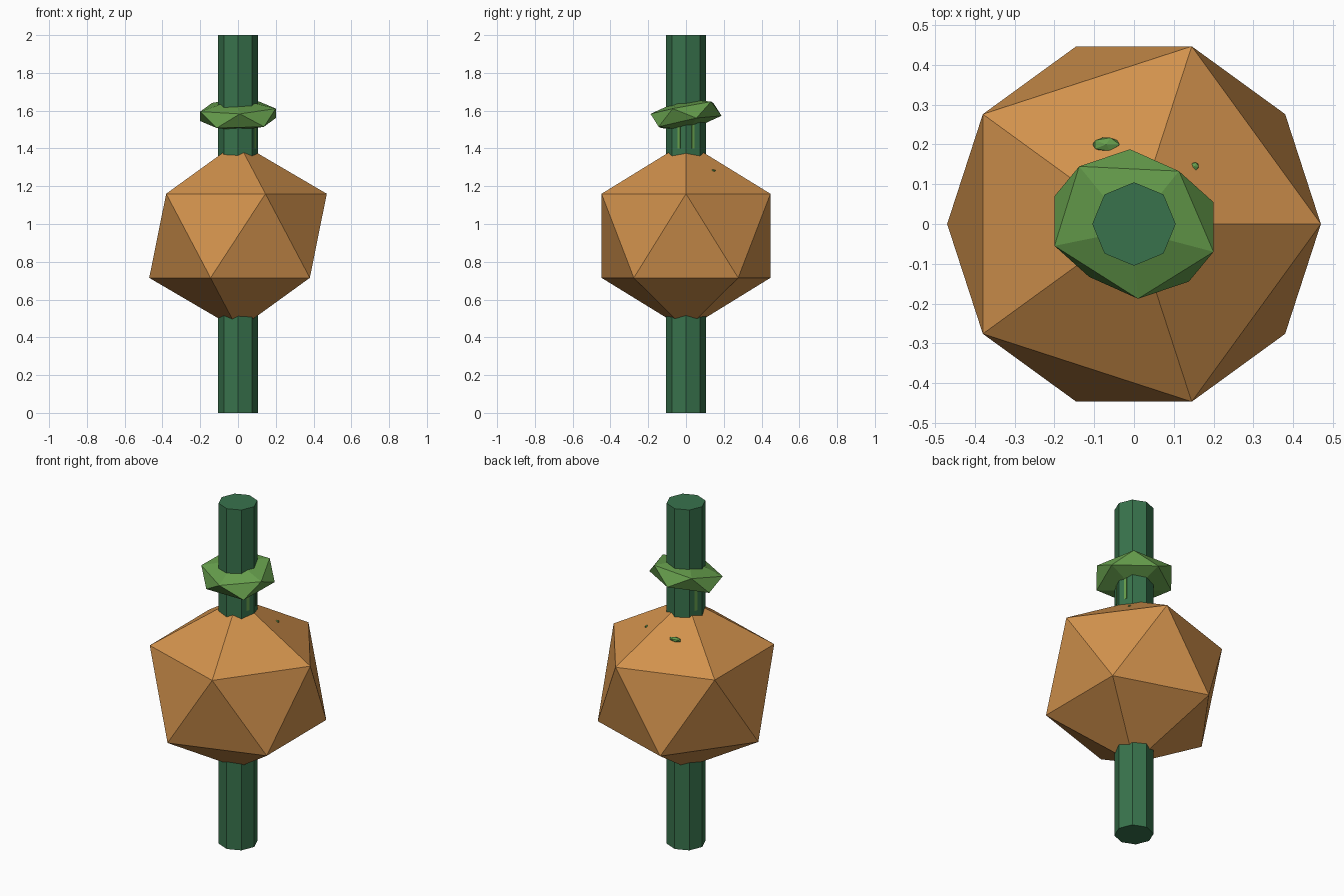
import bpy, bmesh
from math import sqrt, radians, cos, sin
from mathutils import Matrix, Vector

cube = bpy.data.objects.get("Cube")
if cube:
    bpy.data.objects.remove(cube, do_unlink=True)


def material(name, rgb):
    mat = bpy.data.materials.new(name)
    mat.use_nodes = True
    mat.diffuse_color = (*rgb, 1)
    mat.node_tree.nodes["Principled BSDF"].inputs["Base Color"].default_value = (*rgb, 1)
    return mat


dark_green = material("dark green", (0.040, 0.171, 0.073))
leaf_green = material("leaf green", (0.133, 0.342, 0.073))
orange = material("orange brown", (0.638, 0.285, 0.073))


def finish(name, bm, mat, matrix=Matrix()):
    """Turn a bmesh into a flat shaded object."""
    bm.transform(matrix)
    bmesh.ops.recalc_face_normals(bm, faces=bm.faces)
    mesh = bpy.data.meshes.new(name)
    bm.to_mesh(mesh)
    bm.free()
    mesh.materials.append(mat)
    obj = bpy.data.objects.new(name, mesh)
    bpy.context.collection.objects.link(obj)
    return obj


def icosahedron(name, mat, centre, size):
    bm = bmesh.new()
    bmesh.ops.create_icosphere(bm, subdivisions=1, radius=1)
    return finish(name, bm, mat, Matrix.Translation(centre) @ Matrix.Diagonal((*size, 1)))


# Eight-sided stem through the whole height
bm = bmesh.new()
bmesh.ops.create_cone(bm, cap_ends=True, segments=8, radius1=0.105, radius2=0.105, depth=2)
finish("stem", bm, dark_green, Matrix.Translation((0, 0, 1)))

# Large faceted body
icosahedron("body", orange, (0, 0, 0.9375), (0.5255, 0.5255, 0.4977))

# Tilted flat collar: upper ring and apex, mirrored through the centre
ring = [Vector(p) for p in ((-0.138, 0.145, 0.063), (0.113, 0.133, 0.070),
                            (0.2, -0.07, 0.033), (0.01, -0.188, 0.005),
                            (-0.2, -0.055, 0.017))]
half = ring + [sum(ring, Vector()) * sqrt(5) / 5]
bm = bmesh.new()
for p in half:
    bm.verts.new(p)
    bm.verts.new(-p)
bmesh.ops.convex_hull(bm, input=bm.verts)
finish("collar", bm, leaf_green, Matrix.Translation((0, 0, 1.578)))

# Thin strips on the stem faces below the collar
for i, angle in enumerate((-22.5, 22.5, 157.5)):
    a = radians(angle)
    bm = bmesh.new()
    bmesh.ops.create_cube(bm, size=1)
    place = (Matrix.Translation((0.097 * cos(a), 0.097 * sin(a), 1.465))
             @ Matrix.Rotation(a, 4, "Z") @ Matrix.Diagonal((0.004, 0.016, 0.13, 1)))
    finish(f"stem_strip_{i + 1}", bm, leaf_green, place)

# Small buds breaking through the top of the body
icosahedron("large_bud", leaf_green, (-0.07, 0.2, 1.287), (0.038, 0.02, 0.013))
icosahedron("small_bud", leaf_green, (0.153, 0.145, 1.282), (0.011, 0.012, 0.008))
